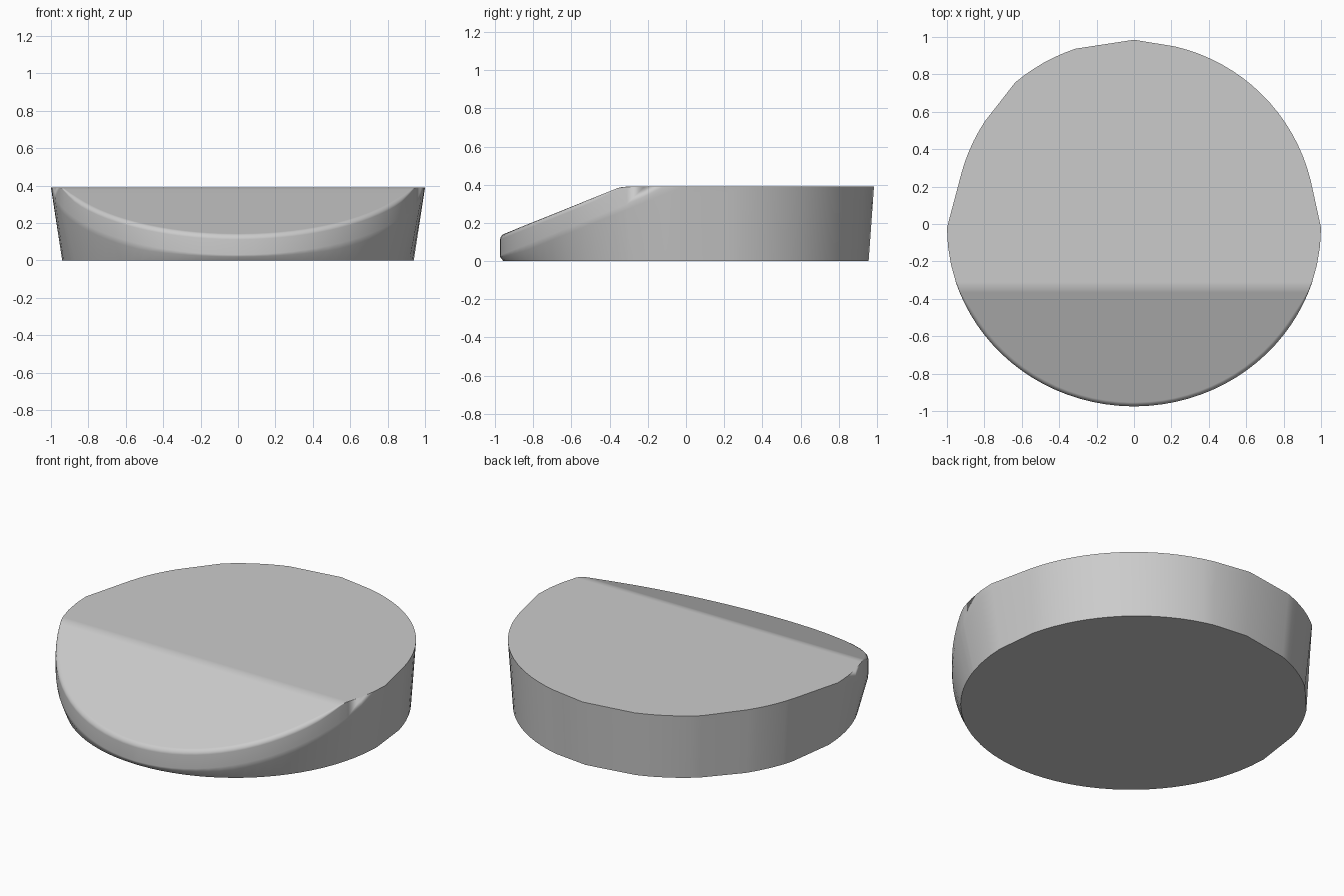
import bpy, bmesh
from math import sin, cos, asin, radians, degrees

if "Cube" in bpy.data.objects:
    bpy.data.objects.remove(bpy.data.objects["Cube"], do_unlink=True)

TOP, SLOPE = 0.39, 0.403
BLEND_BACK, BLEND_FRONT = -0.31, -0.37


def clamp(v):
    return max(0.0, min(1.0, v))


def top_height(y):
    """Flat top that blends softly into the sloped front cut."""
    if y >= BLEND_BACK:
        return TOP
    if y <= BLEND_FRONT:
        return TOP + SLOPE * (y + 0.34)
    return TOP - SLOPE * (BLEND_BACK - y) ** 2 / (2 * (BLEND_BACK - BLEND_FRONT))


def polar(deg, r):
    return r * cos(radians(deg)), r * sin(radians(deg))


# Outline of the back: arcs joined by straight chords (angle, radius, arc steps)
back_keys = [(14, 0.973, 16), (77, 0.974, 1), (90, 0.985, 1), (108.5, 0.988, 6),
             (130, 0.988, 1), (145.5, 0.968, 5), (163, 0.962, 0)]
outline = []
for i, (deg, r, steps) in enumerate(back_keys):
    for s in range(max(steps, 1)):
        d2, r2 = back_keys[min(i + 1, len(back_keys) - 1)][:2]
        f = s / max(steps, 1)
        outline.append(polar(deg + (d2 - deg) * f, r + (r2 - r) * f))
back_count = len(outline)

# Outline of the front: a mirrored half ellipse with extra points at the crease
crease = [BLEND_BACK + (BLEND_FRONT - BLEND_BACK) * k / 4 for k in range(5)]
half = [0, 6, 12] + [degrees(asin((-y - 0.02) / 0.955)) for y in crease]
first_crease, last_crease = 3, 7
half += list(range(25, 90, 4))
angles = [180 + a for a in half] + [270] + [360 - a for a in reversed(half)]
outline += [(cos(radians(a)), -0.02 + 0.955 * sin(radians(a))) for a in angles]
count = len(outline)


def side_profile(x, y):
    """Points up the wall: base, soft lower lip, lip, rounded upper rim."""
    length = (x * x + y * y) ** 0.5
    bx, by = 0.94 * x / length, 0.957 * y / length
    lip = min(TOP, 0.03 + 0.405 * (y + 0.975))
    drop = min(0.35 * lip, 0.03)
    t = drop / lip * (1 - 0.6 * clamp(-y / 0.3))
    r = 0.022 * clamp((-0.3 - y) / 0.2)
    points = [(bx, by, 0), (x + (bx - x) * t, y + (by - y) * t, lip - drop), (x, y, lip)]
    for inset, fall in ((0, 1), (0.13, 0.5), (0.5, 0.13), (1, 0)):
        k = 1 - inset * r
        points.append((x * k, y * k, top_height(y * k) - fall * r))
    return points


bm = bmesh.new()
columns = [[bm.verts.new(p) for p in side_profile(x, y)] for x, y in outline]

# Wall
for i in range(count):
    a, b = columns[i], columns[(i + 1) % count]
    for j in range(len(a) - 1):
        bm.faces.new((a[j], b[j], b[j + 1], a[j + 1]))

# Underside, flat top, crease strips and sloped cut
bm.faces.new([c[0] for c in reversed(columns)])
rim = [c[-1] for c in columns]
left = [back_count + k for k in range(first_crease, last_crease + 1)]
right = [count - 1 - k for k in range(first_crease, last_crease + 1)]
bm.faces.new(rim[right[0]:] + rim[:left[0] + 1])
for k in range(len(left) - 1):
    bm.faces.new((rim[left[k]], rim[left[k + 1]], rim[right[k + 1]], rim[right[k]]))
bm.faces.new(rim[left[-1]:right[-1] + 1])

bmesh.ops.remove_doubles(bm, verts=bm.verts[:], dist=0.0002)
bmesh.ops.recalc_face_normals(bm, faces=bm.faces[:])
mesh = bpy.data.meshes.new("angled_disc")
bm.to_mesh(mesh)
bm.free()
disc = bpy.data.objects.new("angled_disc", mesh)
bpy.context.collection.objects.link(disc)

# Plain grey
grey = bpy.data.materials.new("plain_grey")
grey.use_nodes = True
color = (0.6, 0.6, 0.6, 1)
grey.diffuse_color = color
for node in grey.node_tree.nodes:
    if node.type == "BSDF_PRINCIPLED":
        node.inputs["Base Color"].default_value = color
mesh.materials.append(grey)

# Smooth shading that keeps the large faces flat
bpy.ops.object.select_all(action="DESELECT")
disc.select_set(True)
bpy.context.view_layer.objects.active = disc
bpy.ops.object.shade_smooth_by_angle(angle=radians(35))
weighted = disc.modifiers.new("weighted_normals", "WEIGHTED_NORMAL")
weighted.keep_sharp = True
